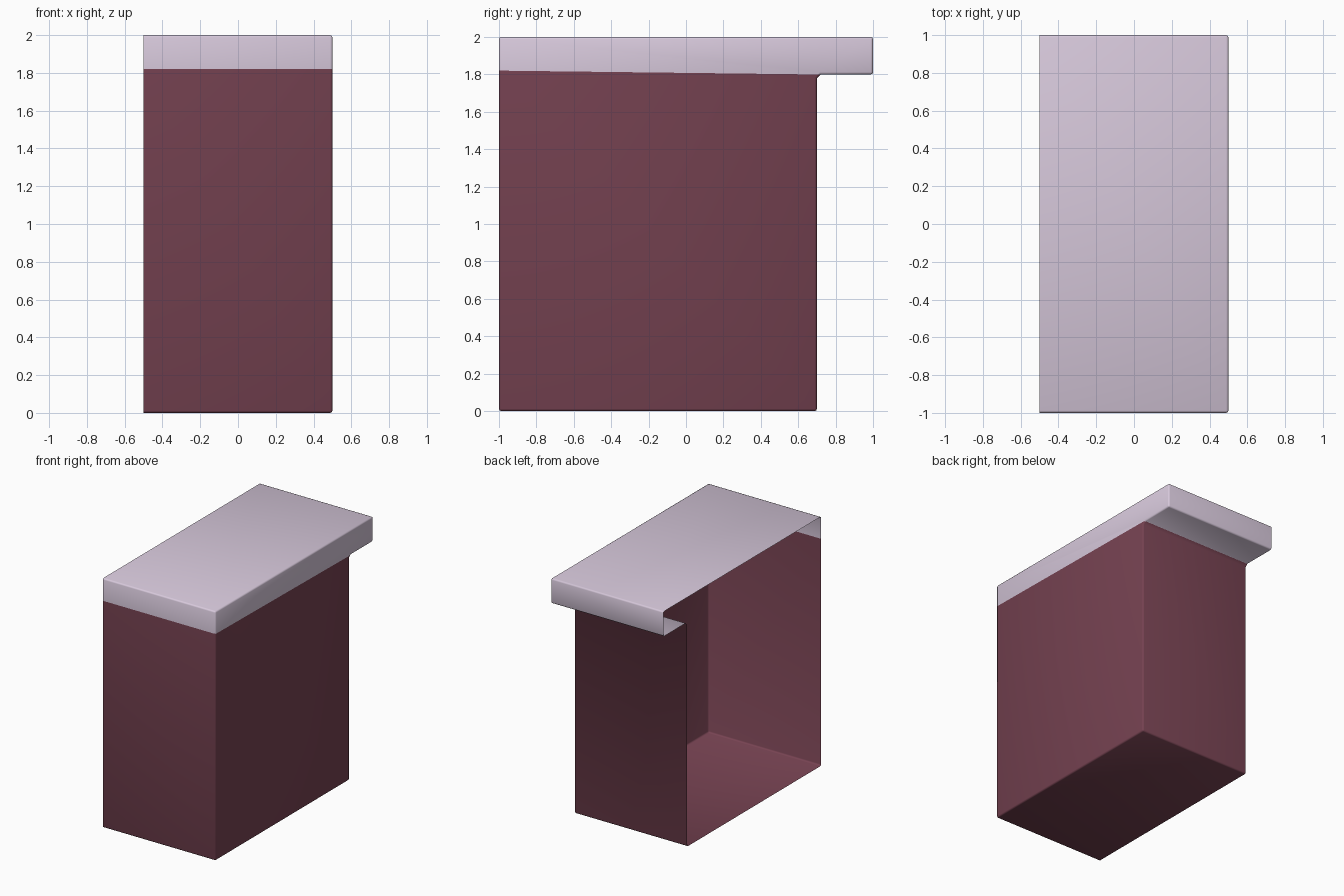
import bpy, bmesh
from mathutils import Vector

if "Cube" in bpy.data.objects:
    bpy.data.objects.remove(bpy.data.objects["Cube"])


def material(name, rgb):
    m = bpy.data.materials.new(name)
    m.diffuse_color = (*rgb, 1)
    m.use_nodes = True
    m.node_tree.nodes["Principled BSDF"].inputs["Base Color"].default_value = m.diffuse_color
    return m


# Side profile (y, z): body with a top slab overhanging at the back
profile = [(-1, 0), (0.7, 0), (0.7, 1.78), (0.72, 1.8), (1, 1.8), (1, 2), (-1, 2)]
HALF = 0.5

bm = bmesh.new()
left = [bm.verts.new((-HALF, y, z)) for y, z in profile]
right = [bm.verts.new((HALF, y, z)) for y, z in profile]
n = len(profile)
for i in range(n):
    j = (i + 1) % n
    bm.faces.new((left[i], left[j], right[j], right[i]))
# Closed right side, open left side
bm.faces.new(right)
bmesh.ops.recalc_face_normals(bm, faces=bm.faces)
cap = max(bm.faces, key=lambda f: f.calc_center_median().x)
if cap.normal.x < 0:
    bmesh.ops.reverse_faces(bm, faces=bm.faces[:])

# Small rounding on the rim of the side and the outer corners
edges = [e for e in bm.edges if len(e.link_faces) == 2
         and e.calc_face_angle_signed() > 1.0]
bmesh.ops.bevel(bm, geom=edges, offset=0.012, segments=2, profile=0.5,
                affect='EDGES', clamp_overlap=True)

# Colour split: slab above a slightly sloping line, body below
point = Vector((0, -1, 1.82))
normal = Vector((0, 0.0206 / 1.7, 1)).normalized()
bmesh.ops.bisect_plane(bm, geom=bm.verts[:] + bm.edges[:] + bm.faces[:],
                       dist=1e-5, plane_co=point, plane_no=normal)
for f in bm.faces:
    f.material_index = int((f.calc_center_median() - point).dot(normal) > 0)

mesh = bpy.data.meshes.new("open_cabinet")
bm.to_mesh(mesh)
bm.free()
mesh.materials.append(material("maroon_body", (0.185, 0.056, 0.085)))
mesh.materials.append(material("pale_lilac_top", (0.68, 0.58, 0.71)))
obj = bpy.data.objects.new("open_cabinet", mesh)
bpy.context.collection.objects.link(obj)
bpy.context.view_layer.objects.active = obj
obj.select_set(True)
bpy.ops.object.shade_smooth_by_angle(angle=0.87)
